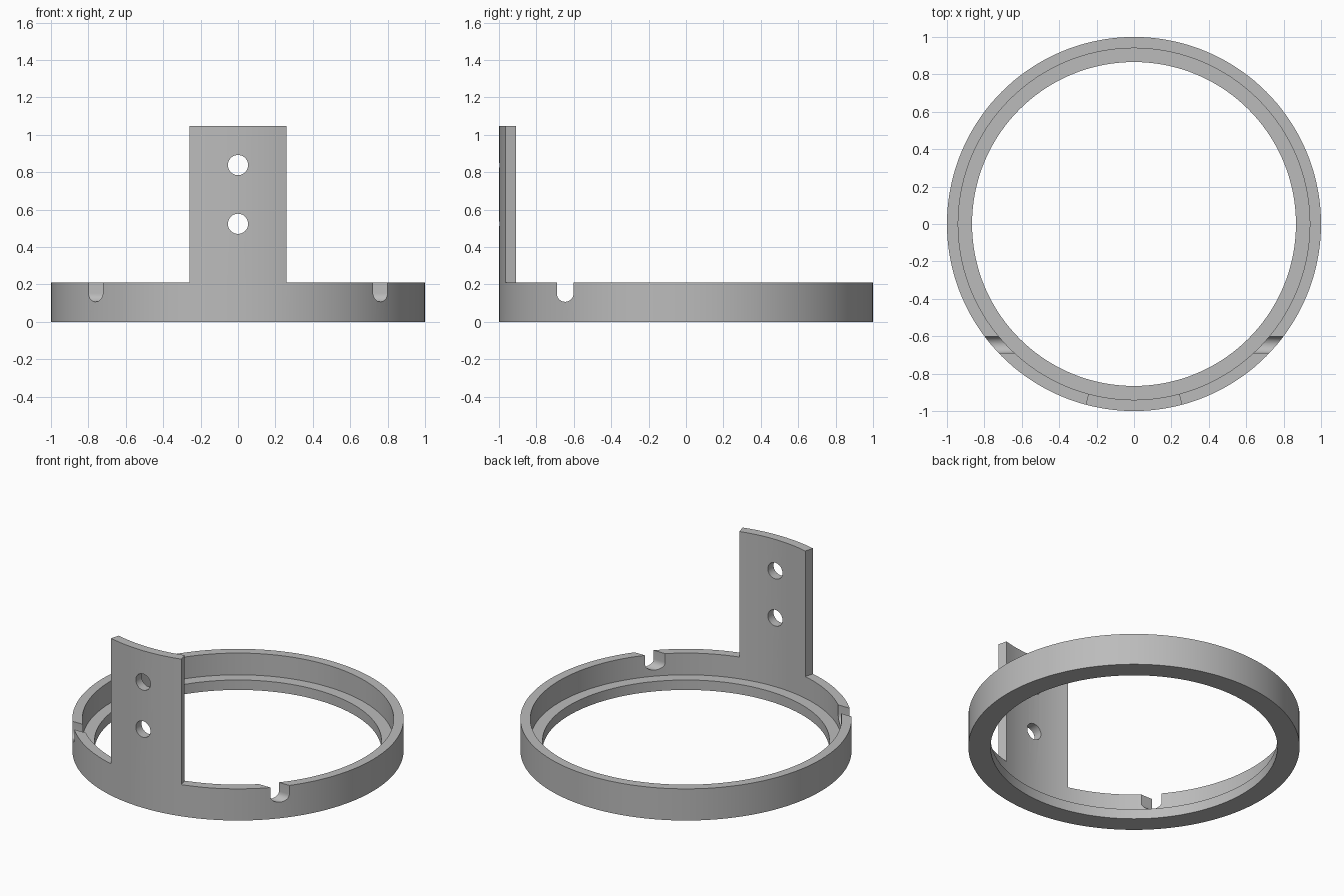
import bpy, bmesh, math
from mathutils import Matrix

if "Cube" in bpy.data.objects:
    bpy.data.objects.remove(bpy.data.objects["Cube"])

SEG = 144                      # 2.5 degrees per step
R_OUT, R_WALL, R_LIP = 1.0, 0.94, 0.866
H_RING, H_LIP, H_TAB = 0.211, 0.066, 1.047
TAB_HALF = math.radians(15)

grey = bpy.data.materials.new("plain grey")
grey.diffuse_color = (0.5, 0.5, 0.5, 1)
grey.use_nodes = True
grey.node_tree.nodes["Principled BSDF"].inputs["Base Color"].default_value = grey.diffuse_color


def to_object(name, bm):
    bmesh.ops.recalc_face_normals(bm, faces=bm.faces)
    mesh = bpy.data.meshes.new(name)
    bm.to_mesh(mesh)
    bm.free()
    obj = bpy.data.objects.new(name, mesh)
    bpy.context.collection.objects.link(obj)
    mesh.materials.append(grey)
    return obj


# Ring: stepped cross-section turned around z
profile = [(R_OUT, 0), (R_OUT, H_RING), (R_WALL, H_RING),
           (R_WALL, H_LIP), (R_LIP, H_LIP), (R_LIP, 0)]
bm = bmesh.new()
loops = []
for i in range(SEG):
    a = 2 * math.pi * i / SEG
    loops.append([bm.verts.new((r * math.cos(a), r * math.sin(a), z)) for r, z in profile])
tab_faces = []
n = len(profile)
for i in range(SEG):
    p, q = loops[i], loops[(i + 1) % SEG]
    mid = 2 * math.pi * (i + 0.5) / SEG
    for k in range(n):
        m = (k + 1) % n
        f = bm.faces.new((p[k], q[k], q[m], p[m]))
        # Rim faces at the front carry the upright tab
        if k == 1 and abs(mid - 1.5 * math.pi) < TAB_HALF:
            tab_faces.append(f)

# Upright tab: rim section raised to full height
raised = bmesh.ops.extrude_face_region(bm, geom=tab_faces)["geom"]
for v in raised:
    if isinstance(v, bmesh.types.BMVert):
        v.co.z = H_TAB
bmesh.ops.delete(bm, geom=[f for f in tab_faces if f.is_valid], context='FACES_ONLY')
ring = to_object("ring_with_tab", bm)

# Notch cutter: round-bottomed slot running along x
bm = bmesh.new()
ny, nr, nz = -0.646, 0.045, 0.107 + 0.045
pts = [(ny + nr * math.cos(math.pi + math.pi * i / 16),
        nz + nr * math.sin(math.pi + math.pi * i / 16)) for i in range(17)]
pts += [(ny + nr, 0.5), (ny - nr, 0.5)]
face = bm.faces.new([bm.verts.new((-1.2, y, z)) for y, z in pts])
ext = bmesh.ops.extrude_face_region(bm, geom=[face])["geom"]
bmesh.ops.translate(bm, vec=(2.4, 0, 0),
                    verts=[v for v in ext if isinstance(v, bmesh.types.BMVert)])
# extrusion can leave the start cap out; close it if so
bmesh.ops.holes_fill(bm, edges=[e for e in bm.edges if e.is_boundary], sides=0)
cutters = [to_object("notch_cutter", bm)]

# Hole cutters: two round holes through the tab
for z in (0.524, 0.838):
    bm = bmesh.new()
    bmesh.ops.create_cone(bm, cap_ends=True, segments=32, radius1=0.054, radius2=0.054,
                          depth=0.5,
                          matrix=Matrix.Translation((0, -1, z)) @ Matrix.Rotation(math.pi / 2, 4, 'X'))
    cutters.append(to_object("hole_cutter", bm))

bpy.context.view_layer.objects.active = ring
for c in cutters:
    c.hide_render = True
    mod = ring.modifiers.new("cut", 'BOOLEAN')
    mod.operation = 'DIFFERENCE'
    mod.solver = 'EXACT'
    mod.object = c
    bpy.ops.object.modifier_apply(modifier=mod.name)
for c in cutters:
    bpy.data.objects.remove(c)

# Smooth round walls, sharp edges
ring.select_set(True)
bpy.ops.object.shade_smooth_by_angle(angle=math.radians(30))
